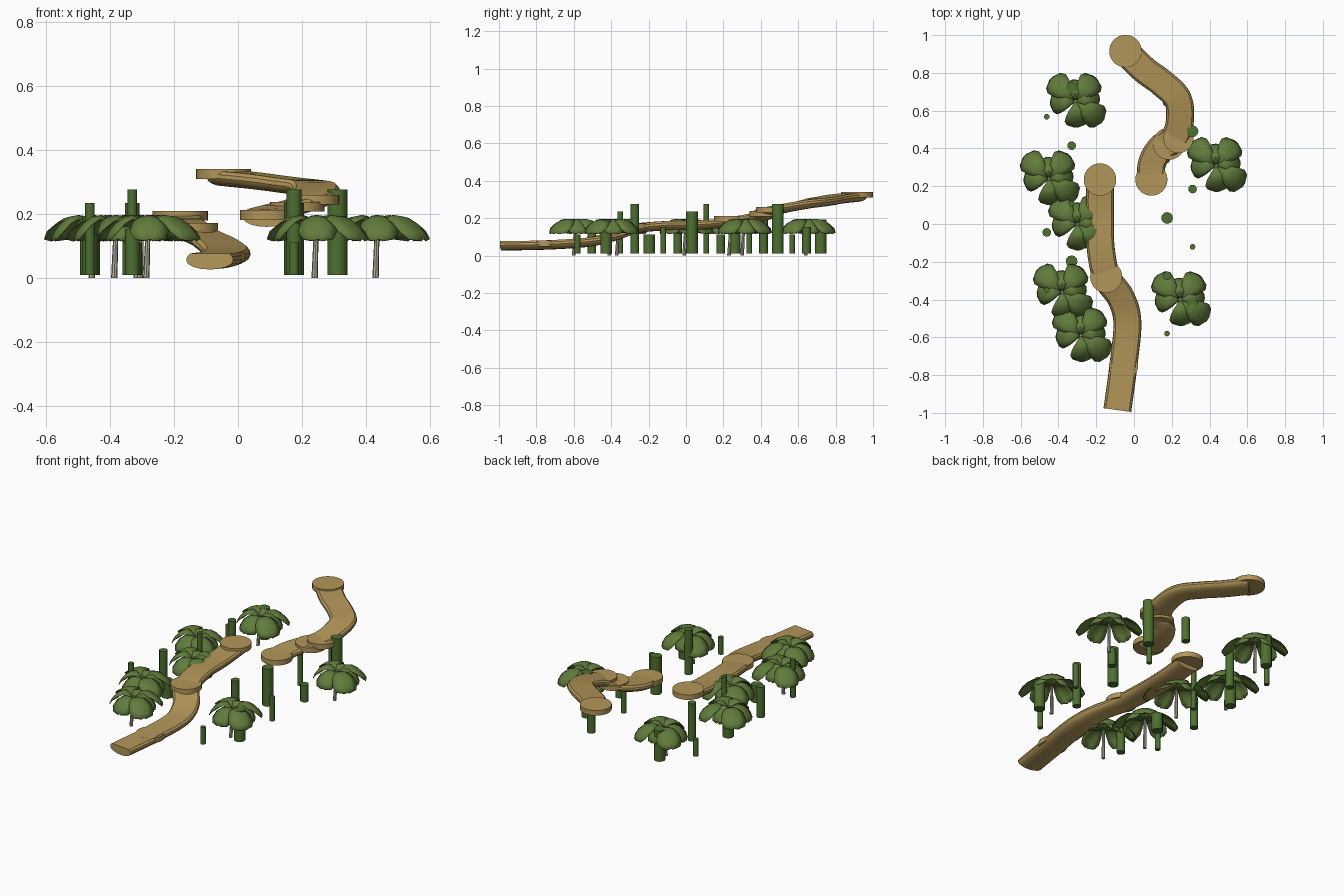
import bpy, bmesh, math
from mathutils import Vector

if "Cube" in bpy.data.objects:
    bpy.data.objects.remove(bpy.data.objects["Cube"])

def mat(name, c):
    m = bpy.data.materials.new(name)
    m.diffuse_color = (*c, 1)
    m.use_nodes = True
    m.node_tree.nodes["Principled BSDF"].inputs["Base Color"].default_value = m.diffuse_color
    return m

EARTH = mat("earth", (0.45, 0.305, 0.10))
BAMBOO = mat("bamboo_green", (0.075, 0.16, 0.03))
LEAF = mat("leaf_green", (0.12, 0.20, 0.045))
BARK = mat("bark", (0.46, 0.40, 0.32))

def finish(bm, name, material, angle=35):
    bmesh.ops.recalc_face_normals(bm, faces=bm.faces)
    me = bpy.data.meshes.new(name)
    bm.to_mesh(me)
    bm.free()
    ob = bpy.data.objects.new(name, me)
    bpy.context.collection.objects.link(ob)
    me.materials.append(material)
    bpy.ops.object.select_all(action='DESELECT')
    ob.select_set(True)
    bpy.context.view_layer.objects.active = ob
    bpy.ops.object.shade_smooth_by_angle(angle=math.radians(angle))
    return ob

def tube(name, p0, p1, r0, r1, sides, material):
    bm = bmesh.new()
    rings = [[bm.verts.new((p[0] + r * math.cos(k * math.tau / sides),
                            p[1] + r * math.sin(k * math.tau / sides), p[2]))
              for k in range(sides)] for p, r in ((p0, r0), (p1, r1))]
    for k in range(sides):
        j = (k + 1) % sides
        bm.faces.new((rings[0][k], rings[0][j], rings[1][j], rings[1][k]))
    bm.faces.new(rings[0][::-1])
    bm.faces.new(rings[1])
    return finish(bm, name, material)

def spline(pts, steps=8):
    pts = [Vector(p) for p in pts]
    e = [2 * pts[0] - pts[1]] + pts + [2 * pts[-1] - pts[-2]]
    out = []
    for i in range(1, len(e) - 2):
        a, b, c, d = e[i - 1:i + 3]
        for s in range(steps):
            t = s / steps
            out.append(0.5 * (2 * b + (c - a) * t + (2 * a - 5 * b + 4 * c - d) * t * t
                              + (3 * b - a - 3 * c + d) * t ** 3))
    return out + [pts[-1]]

# Trail cross-section: flat top, rounded underside
SECTION = [(-.062, .022), (.062, .022), (.072, .012)] + [
    (.074 * math.cos(a), -.028 * math.sin(a)) for a in (k * math.pi / 8 for k in range(9))
] + [(-.072, .012)]

def trail(name, pts):
    path = spline(pts)
    bm = bmesh.new()
    rings = []
    for i, p in enumerate(path):
        d = path[min(i + 1, len(path) - 1)] - path[max(i - 1, 0)]
        side = Vector((d.y, -d.x, 0)).normalized()
        rings.append([bm.verts.new(p + side * u + Vector((0, 0, v))) for u, v in SECTION])
    n = len(SECTION)
    for a, b in zip(rings, rings[1:]):
        for k in range(n):
            bm.faces.new((a[k], a[(k + 1) % n], b[(k + 1) % n], b[k]))
    bm.faces.new(rings[0])
    bm.faces.new(rings[-1][::-1])
    finish(bm, name, EARTH)

# Two lengths of winding trail
trail("lower_trail", [(-.088, -.985, .055), (-.055, -.74, .06), (-.035, -.52, .075),
                      (-.07, -.39, .105), (-.145, -.28, .145), (-.177, -.12, .162),
                      (-.18, .06, .165), (-.18, .235, .18)])
trail("upper_trail", [(.09, .235, .188), (.095, .32, .195), (.14, .40, .21), (.21, .45, .235),
                      (.242, .54, .258), (.232, .66, .28), (.15, .745, .292),
                      (.05, .82, .305), (-.045, .915, .315)])

# Round landings on the trail
for x, y, r, top in [(-.055, -.75, .077, .08), (-.147, -.28, .085, .172), (-.18, .235, .086, .21),
                     (.092, .235, .085, .212), (.185, .425, .085, .238), (.235, .455, .08, .26),
                     (-.045, .915, .086, .34)]:
    tube("landing", (x, y, top - .03), (x, y, top), r, r, 32, EARTH)

# Two staggered rows of bamboo
for i in range(18):
    x = (.175, -.33, .31, -.462)[i % 4]
    y = -.58 + i * .0765
    r = (.015, .023, .031)[i % 3]
    h = .112 + .041 * (i % 5)
    tube("bamboo_stalk", (x, y, .01), (x, y, h), r, r, 12, BAMBOO)

# Drooping leaf profile along its vein: length, height, half width, edge drop
PROFILE = [(0, .165, .004, 0), (.18, .185, .022, .004), (.36, .197, .042, .010),
           (.56, .192, .060, .018), (.76, .172, .070, .026), (.9, .148, .056, .026),
           (1, .122, .012, .006)]
LEAVES = [(137, .178), (50, .165), (-36, .18), (-88, .14), (-174, .135), (94, .115), (8, .13)]

def leaf_crown(x, y):
    bm = bmesh.new()
    for deg, length in LEAVES:
        a = math.radians(deg)
        d, s = Vector((math.cos(a), math.sin(a), 0)), Vector((-math.sin(a), math.cos(a), 0))
        rows = []
        for t, z, w, drop in PROFILE:
            w *= min(1, length / .16)
            rows.append([bm.verts.new(Vector((x, y, z - drop * k * k)) + d * t * length + s * w * k)
                         for k in (-1, -.5, 0, .5, 1)])
        for p, q in zip(rows, rows[1:]):
            for k in range(4):
                bm.faces.new((p[k], p[k + 1], q[k + 1], q[k]))
    ob = finish(bm, "leaf_crown", LEAF, 40)
    mod = ob.modifiers.new("thickness", 'SOLIDIFY')
    mod.thickness = .003

# Palms: slim leaning trunk and crown
for x, y in [(-.31, .65), (-.45, .24), (-.30, 0), (-.38, -.36), (-.28, -.59), (.435, .31), (.245, -.40)]:
    tube("palm_trunk", (x - .006, y - .01, 0), (x, y, .178), .010, .007, 8, BARK)
    leaf_crown(x, y)
